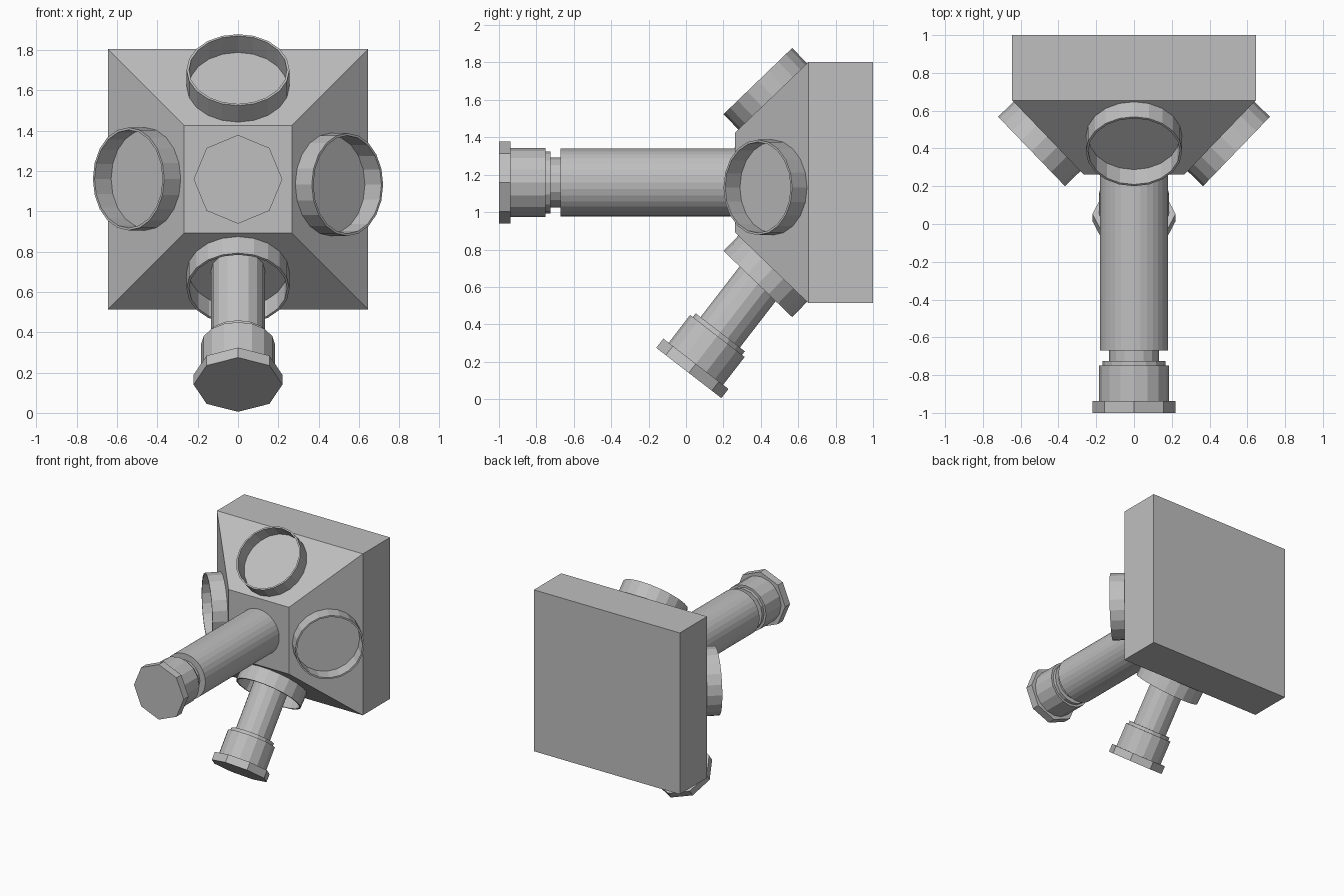
import bpy
import bmesh
import math
from mathutils import Matrix, Vector

cube = bpy.data.objects.get("Cube")
if cube:
    bpy.data.objects.remove(cube, do_unlink=True)

grey = bpy.data.materials.new("plain grey")
grey.use_nodes = True
grey.diffuse_color = (0.52, 0.52, 0.52, 1)
grey.node_tree.nodes["Principled BSDF"].inputs["Base Color"].default_value = grey.diffuse_color


def finish(name, bm):
    bmesh.ops.recalc_face_normals(bm, faces=bm.faces)
    mesh = bpy.data.meshes.new(name)
    bm.to_mesh(mesh)
    bm.free()
    mesh.materials.append(grey)
    obj = bpy.data.objects.new(name, mesh)
    bpy.context.collection.objects.link(obj)
    return obj


def frame(origin, axis, across):
    """Matrix whose z runs along axis and whose x runs along across."""
    z = Vector(axis).normalized()
    x = Vector(across).normalized()
    m = Matrix((x, z.cross(x), z)).transposed().to_4x4()
    m.translation = origin
    return m


def cylinder(name, radius, start, end, sides, m):
    bm = bmesh.new()
    bmesh.ops.create_cone(bm, cap_ends=True, segments=sides, radius1=radius,
                          radius2=radius, depth=end - start,
                          matrix=m @ Matrix.Translation((0, 0, (start + end) / 2)))
    return finish(name, bm)


def tube(name, outer, inner, start, end, sides, m):
    bm = bmesh.new()
    corners = [(outer, start), (outer, end), (inner, end), (inner, start)]
    verts = [bm.verts.new((r, 0, h)) for r, h in corners]
    edges = [bm.edges.new((verts[i], verts[(i + 1) % 4])) for i in range(4)]
    bmesh.ops.spin(bm, geom=verts + edges, cent=(0, 0, 0), axis=(0, 0, 1),
                   angle=math.tau, steps=sides)
    bmesh.ops.remove_doubles(bm, verts=bm.verts, dist=0.0005)
    bmesh.ops.transform(bm, matrix=m, verts=bm.verts)
    return finish(name, bm)


MID = 1.158   # height of the housing centre

# Housing: square block with a tapered front
bm = bmesh.new()
loops = []
for half, y in ((0.645, 1.0), (0.645, 0.655), (0.267, 0.262)):
    loops.append([bm.verts.new((sx * half, y, MID + sz * half))
                  for sx, sz in ((-1, -1), (1, -1), (1, 1), (-1, 1))])
for a, b in zip(loops, loops[1:]):
    for i in range(4):
        j = (i + 1) % 4
        bm.faces.new((a[i], a[j], b[j], b[i]))
bm.faces.new(loops[0])
bm.faces.new(loops[-1])
finish("housing", bm)

# Open collars, one on each sloping face
for name, side, across, mid in (("top", (0, 1), (1, 0, 0), MID),
                                ("bottom", (0, -1), (1, 0, 0), MID),
                                ("left", (1, 0), (0, 0, 1), 1.132),
                                ("right", (-1, 0), (0, 0, 1), 1.16)):
    sx, sz = side
    m = frame((sx * 0.462, 0.462, mid + sz * 0.462), (sx * 0.72, -0.694, sz * 0.72), across)
    tube(name + "_collar", 0.255, 0.243, -0.01, 0.112, 20, m)


def nozzle(name, tip, inward, stem_end):
    """Octagonal cap, barrel, flange and stem, measured back from the tip."""
    m = frame(tip, inward, (1, 0, 0))
    cylinder(name + "_cap", 0.22, 0, 0.062, 8, m)
    cylinder(name + "_barrel", 0.184, 0.062, 0.25, 16, m)
    cylinder(name + "_flange", 0.166, 0.25, 0.275, 16, m)
    cylinder(name + "_stem", 0.133, 0.275, stem_end, 16, m)
    return m


# Forward arm with a wide sleeve, and the angled lower arm
front = nozzle("front_arm", (0, -1, MID), (0, 1, 0), 0.36)
cylinder("front_arm_sleeve", 0.181, 0.33, 1.3, 32, front)
nozzle("lower_arm", (0, 0.015, 0.14), (0, 0.61, 0.79), 0.8)
